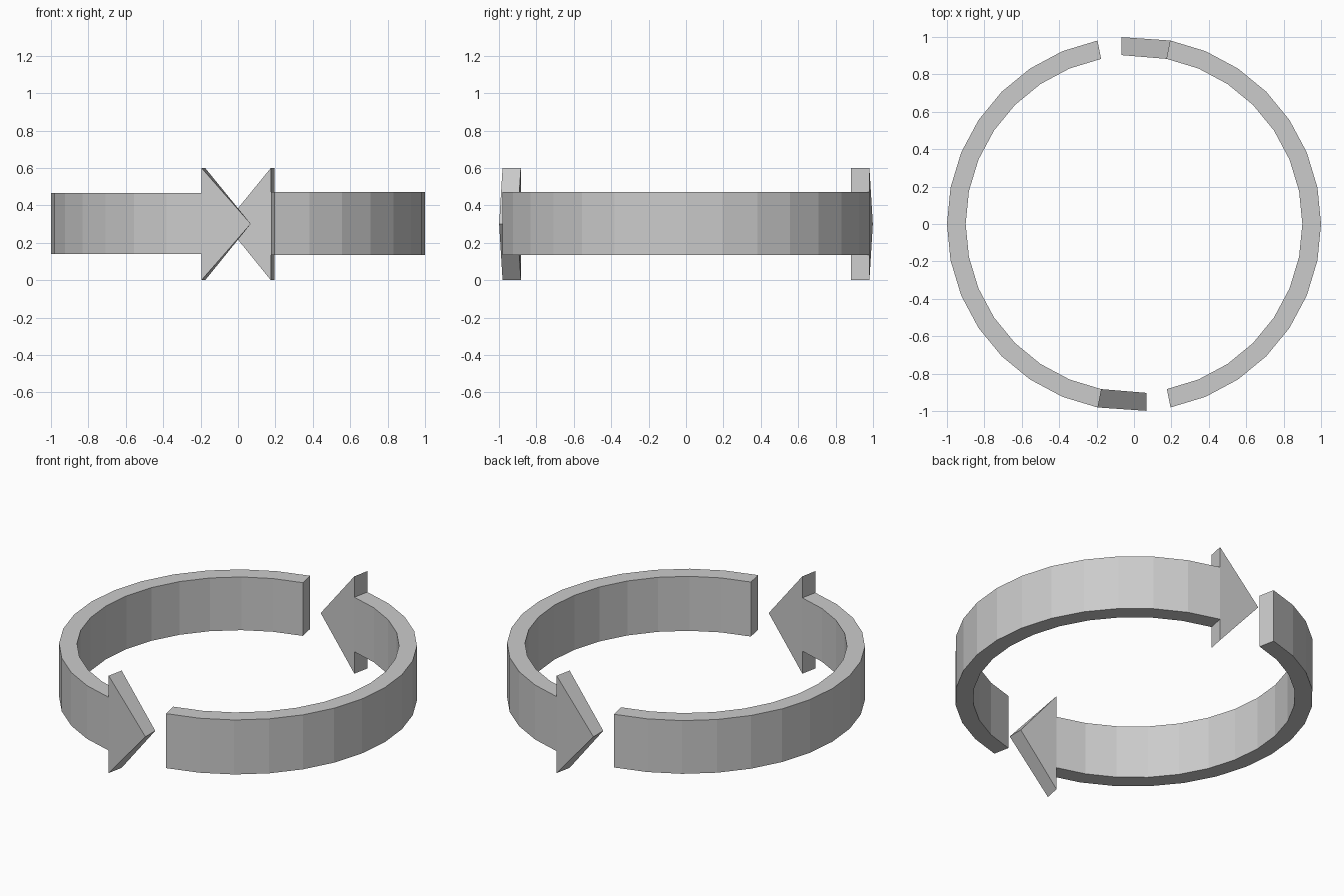
import bpy, bmesh
from math import sin, cos, radians

if "Cube" in bpy.data.objects:
    bpy.data.objects.remove(bpy.data.objects["Cube"])

R_OUT, R_IN = 1.0, 0.9
STEP = 11.25            # 32-sided circle
SEGS = 14               # facets in each half ring
HEAD_H, MID = 0.6, 0.301


def arrow(name, turn, z0, z1):
    """Half-ring band ending in a flat arrowhead, as one closed mesh."""
    bm = bmesh.new()
    sign = cos(radians(turn))          # turn is 0 or 180

    def vert(x, y, z):
        return bm.verts.new((x * sign, y * sign, z))

    def pair(a, z):
        c, s = cos(radians(a)), sin(radians(a))
        return [vert(r * c, r * s, z) for r in (R_OUT, R_IN)]

    # outlines: lower and upper edges of the band
    angles = [101.25 + i * STEP for i in range(SEGS + 1)]
    low = [pair(a, z0) for a in angles]
    high = [pair(a, z1) for a in angles]
    # arrowhead: two barbs and the tip
    barb_low, barb_high = pair(angles[-1], 0), pair(angles[-1], HEAD_H)
    tip = [vert(0.068, y, MID) for y in (-0.999, -0.903)]

    # curved outer and inner walls, facet by facet
    for i in range(SEGS):
        for k in (0, 1):
            bm.faces.new((low[i][k], low[i + 1][k], high[i + 1][k], high[i][k]))
    # flat sides of the arrowhead
    for k in (0, 1):
        bm.faces.new((barb_low[k], tip[k], barb_high[k], high[-1][k], low[-1][k]))
    # rim running all round the outline
    rim = low + [barb_low, tip, barb_high] + high[::-1]
    for p, q in zip(rim, rim[1:] + rim[:1]):
        bm.faces.new((p[0], q[0], q[1], p[1]))

    bmesh.ops.recalc_face_normals(bm, faces=bm.faces)
    mesh = bpy.data.meshes.new(name)
    bm.to_mesh(mesh)
    bm.free()
    obj = bpy.data.objects.new(name, mesh)
    bpy.context.collection.objects.link(obj)


arrow("left_curved_arrow", 0, 0.139, 0.467)
arrow("right_curved_arrow", 180, 0.135, 0.471)
